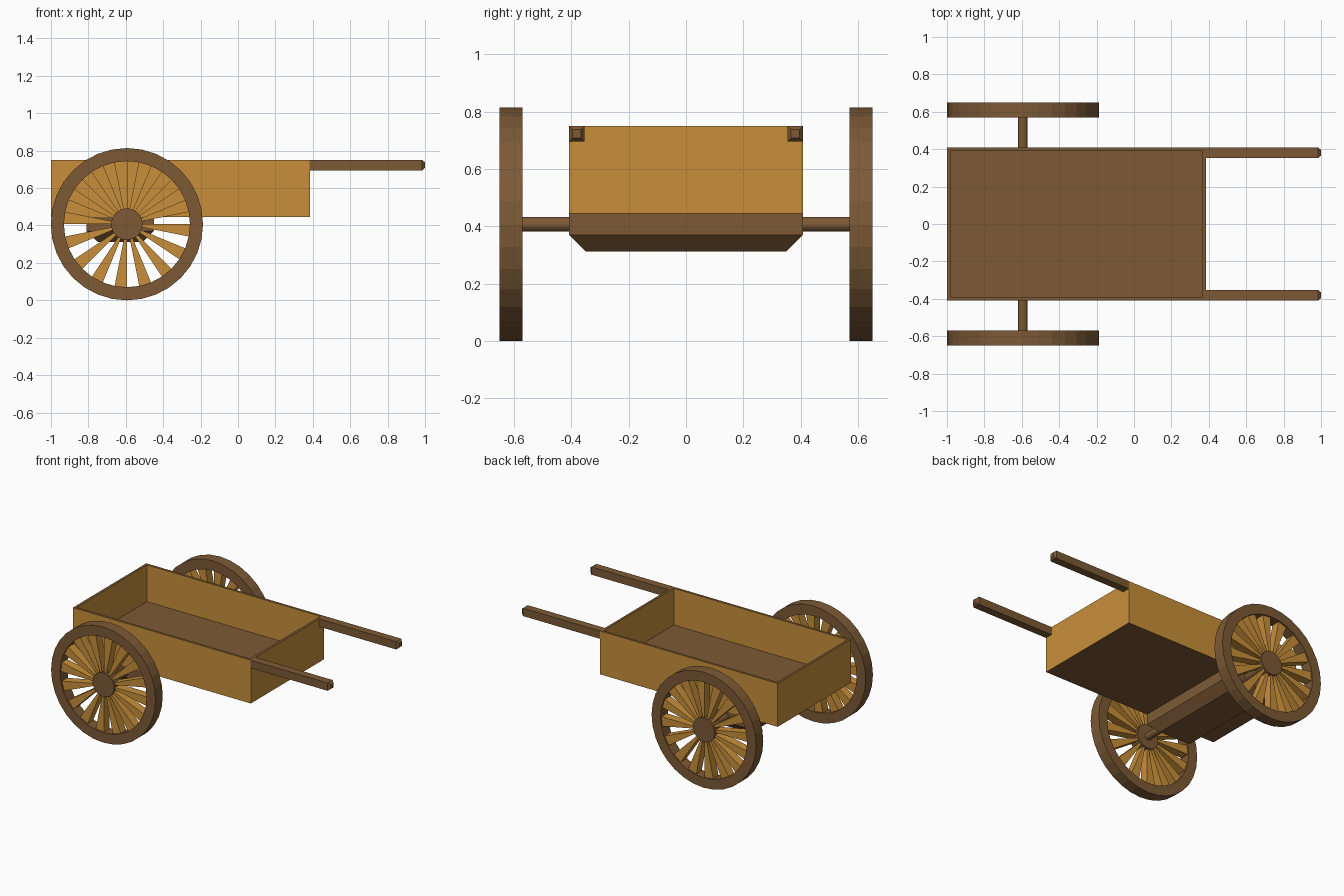
import bpy, bmesh, math

if "Cube" in bpy.data.objects:
    bpy.data.objects.remove(bpy.data.objects["Cube"])

def material(name, rgb):
    m = bpy.data.materials.new(name)
    m.diffuse_color = (*rgb, 1)
    m.use_nodes = True
    m.node_tree.nodes["Principled BSDF"].inputs["Base Color"].default_value = m.diffuse_color
    return m

BROWN = material("dark wood", (0.205, 0.102, 0.036))
TAN = material("light wood", (0.578, 0.275, 0.042))
WX, WZ, R = -0.594, 0.407, 0.407   # wheel centre and radius
SEG = 32

def finish(name, bm, *mats):
    bmesh.ops.recalc_face_normals(bm, faces=bm.faces)
    me = bpy.data.meshes.new(name)
    bm.to_mesh(me)
    bm.free()
    for m in mats:
        me.materials.append(m)
    ob = bpy.data.objects.new(name, me)
    bpy.context.collection.objects.link(ob)
    return ob

def loft(bm, rings, caps=True, closed=False):
    """Join rings of points with quads."""
    vs = [[bm.verts.new(p) for p in r] for r in rings]
    n = len(vs[0])
    pairs = list(zip(vs, vs[1:])) + ([(vs[-1], vs[0])] if closed else [])
    for a, b in pairs:
        for i in range(n):
            bm.faces.new((a[i], a[(i + 1) % n], b[(i + 1) % n], b[i]))
    if caps:
        bm.faces.new(vs[0])
        bm.faces.new(vs[-1])

def rect(x0, x1, y0, y1, z):
    return [(x0, y0, z), (x1, y0, z), (x1, y1, z), (x0, y1, z)]

def circle(r, y, n=SEG):
    return [(WX + r * math.cos(2 * math.pi * i / n), y,
             WZ + r * math.sin(2 * math.pi * i / n)) for i in range(n)]

# open box: tan walls, brown floor, rim and underside
bm = bmesh.new()
loft(bm, [rect(-1, 0.385, -0.408, 0.408, 0.445),
          rect(-1, 0.385, -0.408, 0.408, 0.75),
          rect(-0.982, 0.367, -0.39, 0.39, 0.75),
          rect(-0.982, 0.367, -0.39, 0.39, 0.492)])
bm.normal_update()
for f in bm.faces:
    f.material_index = 0 if abs(f.normal.z) > 0.5 else 1
finish("cart_box", bm, BROWN, TAN)

# axle block with tapered underside
bm = bmesh.new()
loft(bm, [rect(-0.75, -0.51, -0.35, 0.35, 0.312),
          rect(-0.81, -0.45, -0.408, 0.408, 0.37),
          rect(-0.81, -0.45, -0.408, 0.408, 0.446)])
finish("axle_block", bm, BROWN)

# axle rod
bm = bmesh.new()
loft(bm, [circle(0.025, -0.6, 16), circle(0.025, 0.6, 16)])
finish("axle", bm, BROWN)

for s, side in ((-1, "front"), (1, "back")):
    # pull shaft with chamfered tip
    def square(x, h):
        return [(x, s * 0.381 + a * h, 0.7225 + b * h)
                for a, b in ((-1, -1), (1, -1), (1, 1), (-1, 1))]
    bm = bmesh.new()
    loft(bm, [square(0.383, 0.0275), square(0.985, 0.0275), square(1.0, 0.015)])
    finish(side + "_shaft", bm, BROWN)

    # wheel rim
    y0, y1 = s * 0.57, s * 0.65
    bm = bmesh.new()
    loft(bm, [circle(R, y0), circle(R, y1), circle(0.337, y1), circle(0.337, y0)],
         caps=False, closed=True)
    finish(side + "_wheel_rim", bm, BROWN)

    # hub
    bm = bmesh.new()
    loft(bm, [circle(0.084, y0), circle(0.084, y1)])
    finish(side + "_hub", bm, BROWN)

    # wedge spokes, every other segment
    bm = bmesh.new()
    step = 2 * math.pi / SEG
    for k in range(0, SEG, 2):
        def wedge(y):
            return [(WX + r * math.cos(a), y, WZ + r * math.sin(a))
                    for r, a in ((0.08, -k * step), (0.34, -k * step),
                                 (0.34, -(k + 1) * step), (0.08, -(k + 1) * step))]
        loft(bm, [wedge(s * 0.58), wedge(s * 0.64)])
    finish(side + "_spokes", bm, TAN)
